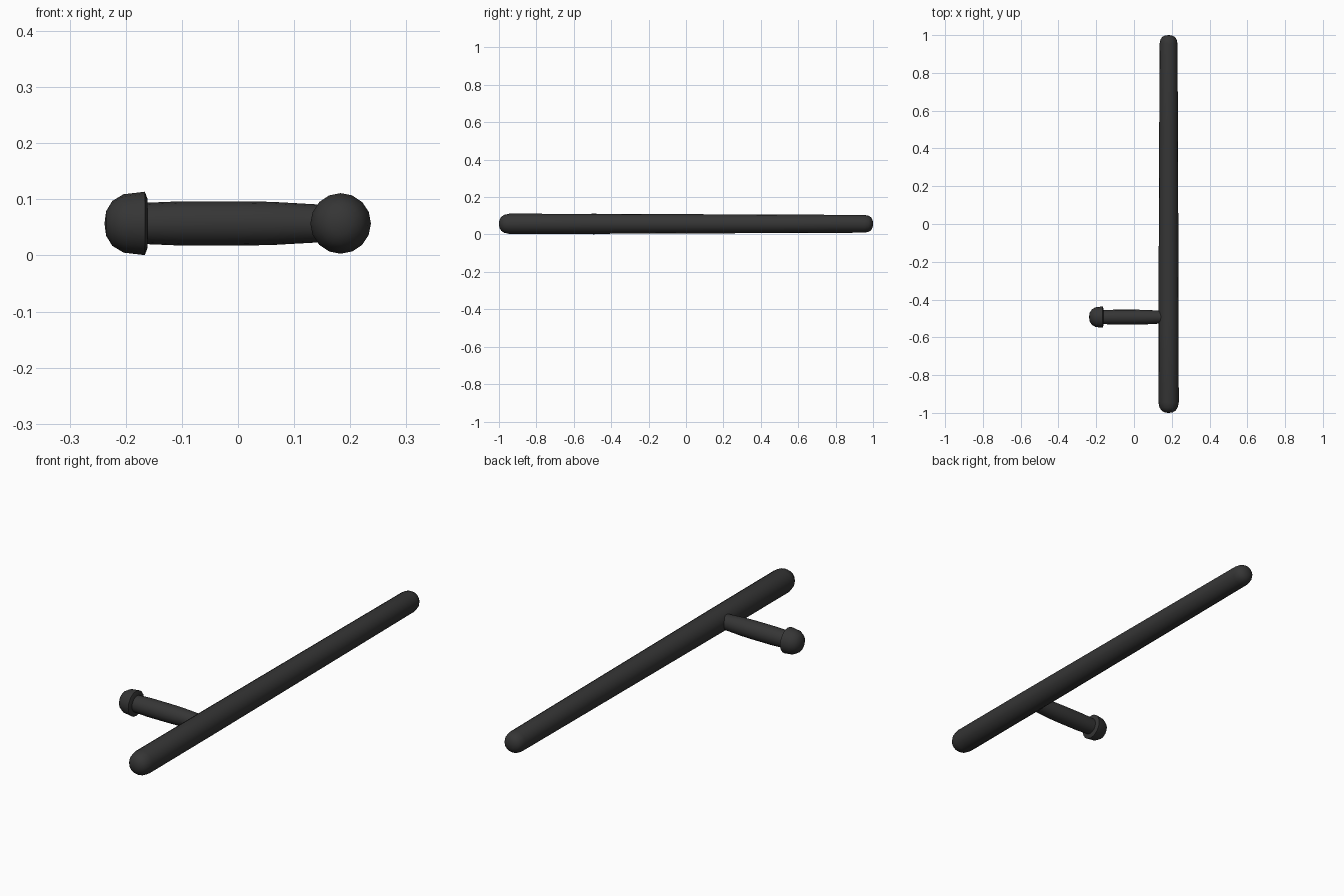
import bpy, bmesh, math
from mathutils import Matrix

if "Cube" in bpy.data.objects:
    bpy.data.objects.remove(bpy.data.objects["Cube"])

black = bpy.data.materials.new("matte black")
black.diffuse_color = (0.036, 0.036, 0.036, 1)
black.use_nodes = True
black.node_tree.nodes["Principled BSDF"].inputs["Base Color"].default_value = black.diffuse_color


def lathe(name, profile, matrix, sides=16):
    """Spin (height, radius) points around local z, then place with matrix."""
    bm = bmesh.new()
    rings = []
    for h, r in profile:
        if r == 0:
            rings.append([bm.verts.new((0, 0, h))] * sides)
        else:
            rings.append([bm.verts.new((r * math.cos(2 * math.pi * i / sides),
                                        r * math.sin(2 * math.pi * i / sides), h))
                          for i in range(sides)])
    for a, b in zip(rings, rings[1:]):
        for i in range(sides):
            j = (i + 1) % sides
            quad = list(dict.fromkeys((a[i], a[j], b[j], b[i])))
            bm.faces.new(quad)
    bmesh.ops.recalc_face_normals(bm, faces=bm.faces)
    mesh = bpy.data.meshes.new(name)
    bm.to_mesh(mesh)
    bm.free()
    mesh.materials.append(black)
    ob = bpy.data.objects.new(name, mesh)
    ob.matrix_world = matrix
    bpy.context.collection.objects.link(ob)
    bpy.context.view_layer.objects.active = ob
    ob.select_set(True)
    bpy.ops.object.shade_smooth_by_angle(angle=math.radians(50))
    ob.select_set(False)
    return ob


# Long tapered shaft along y with rounded ends
along_y = Matrix.Translation((0.183, 0, 0.057)) @ Matrix.Rotation(-math.pi / 2, 4, 'X')
lathe("shaft", [(-1, 0), (-0.998, 0.02), (-0.988, 0.037), (-0.972, 0.048), (-0.945, 0.054),
                (-0.5, 0.0535), (0, 0.0515), (0.5, 0.0495), (0.955, 0.0475),
                (0.976, 0.043), (0.99, 0.034), (0.998, 0.018), (1, 0)], along_y)

# Side handle along x, slightly swollen in the middle
along_x = Matrix.Translation((0, -0.493, 0.057)) @ Matrix.Rotation(math.pi / 2, 4, 'Y')
lathe("side_grip", [(-0.18, 0), (-0.18, 0.036), (-0.16, 0.037), (-0.1, 0.0395), (0, 0.0395),
                    (0.06, 0.0385), (0.14, 0.034), (0.17, 0.032), (0.17, 0)], along_x)

# Domed knob with a flared rim at the end of the handle
lathe("grip_knob", [(-0.238, 0), (-0.235, 0.022), (-0.224, 0.04), (-0.204, 0.052),
                    (-0.166, 0.0565), (-0.161, 0.043), (-0.161, 0)], along_x)
